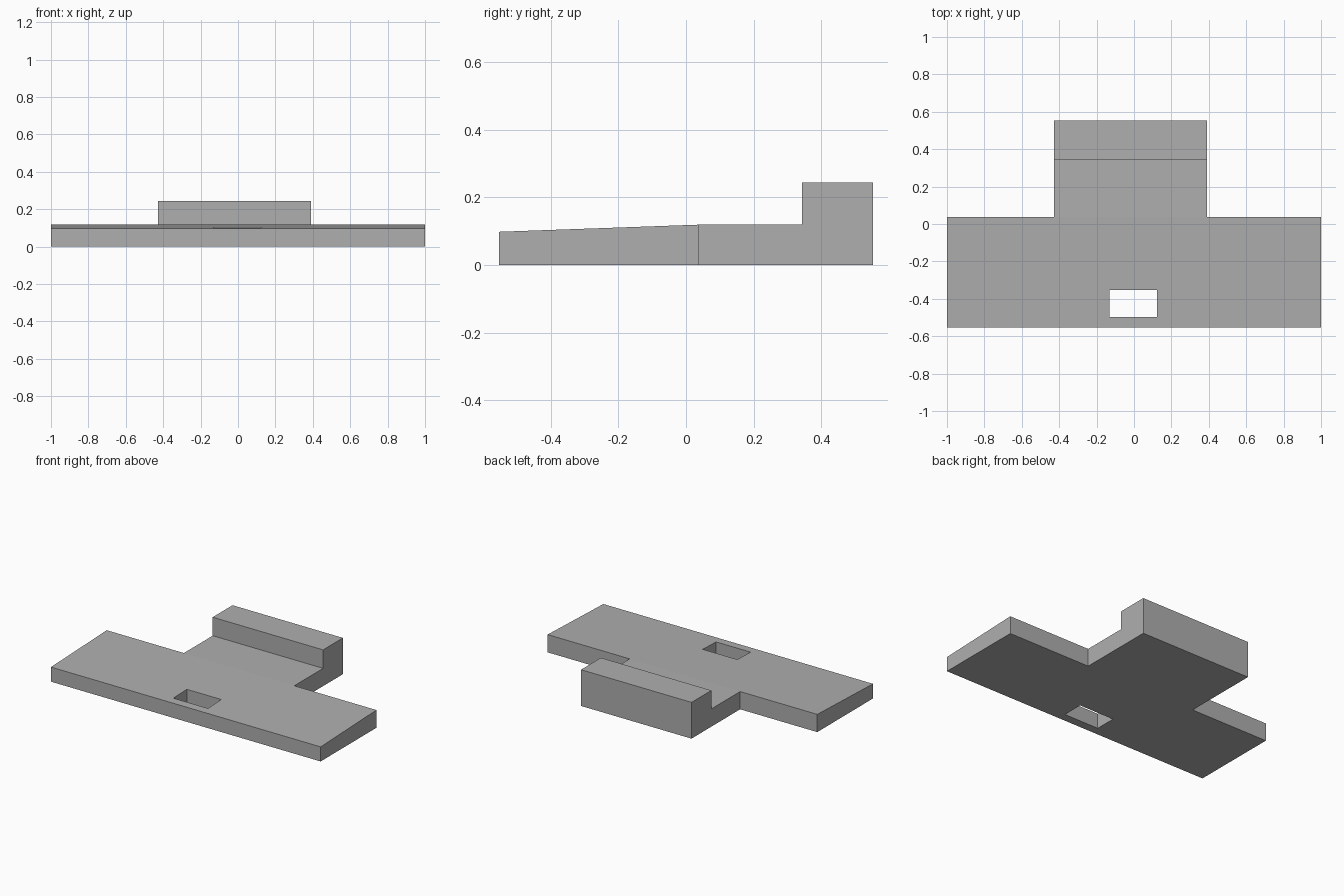
import bpy
import bmesh

default = bpy.data.objects.get("Cube")
if default:
    bpy.data.objects.remove(default, do_unlink=True)

grey = bpy.data.materials.new("plain grey")
grey.use_nodes = True
colour = (0.43, 0.43, 0.43, 1)
grey.diffuse_color = colour
grey.node_tree.nodes["Principled BSDF"].inputs["Base Color"].default_value = colour


def prism(name, profile, x0, x1):
    """Extrude a (y, z) side profile from x0 to x1."""
    bm = bmesh.new()
    face = bm.faces.new([bm.verts.new((x0, y, z)) for y, z in profile])
    grown = bmesh.ops.extrude_face_region(bm, geom=[face])["geom"]
    verts = [v for v in grown if isinstance(v, bmesh.types.BMVert)]
    bmesh.ops.translate(bm, verts=verts, vec=(x1 - x0, 0, 0))
    bmesh.ops.recalc_face_normals(bm, faces=bm.faces)
    mesh = bpy.data.meshes.new(name)
    bm.to_mesh(mesh)
    bm.free()
    mesh.materials.append(grey)
    obj = bpy.data.objects.new(name, mesh)
    bpy.context.collection.objects.link(obj)
    return obj


def cut(body, x0, x1, y0, y1):
    """Cut a rectangular opening right through the body."""
    box = [(y0, -1), (y1, -1), (y1, 1), (y0, 1)]
    cutter = prism("cutter", box, x0, x1)
    cutter.hide_render = True
    mod = body.modifiers.new("cut", "BOOLEAN")
    mod.operation = "DIFFERENCE"
    mod.solver = "EXACT"
    mod.object = cutter
    bpy.context.view_layer.objects.active = body
    bpy.ops.object.modifier_apply(modifier=mod.name)
    bpy.data.objects.remove(cutter, do_unlink=True)


# Side profile: gently sloped front, flat middle, raised rear block
FRONT, BACK, SHOULDER, STEP = -0.553, 0.553, 0.038, 0.343
profile = [(FRONT, 0), (BACK, 0), (BACK, 0.243), (STEP, 0.243),
           (STEP, 0.119), (SHOULDER, 0.119), (FRONT, 0.098)]
body = prism("stepped_t_block", profile, -1, 1)

# Rear corners removed to leave the stem
cut(body, -1.5, -0.428, SHOULDER, 1)
cut(body, 0.391, 1.5, SHOULDER, 1)

# Rectangular through hole near the front
cut(body, -0.132, 0.124, -0.496, -0.354)
